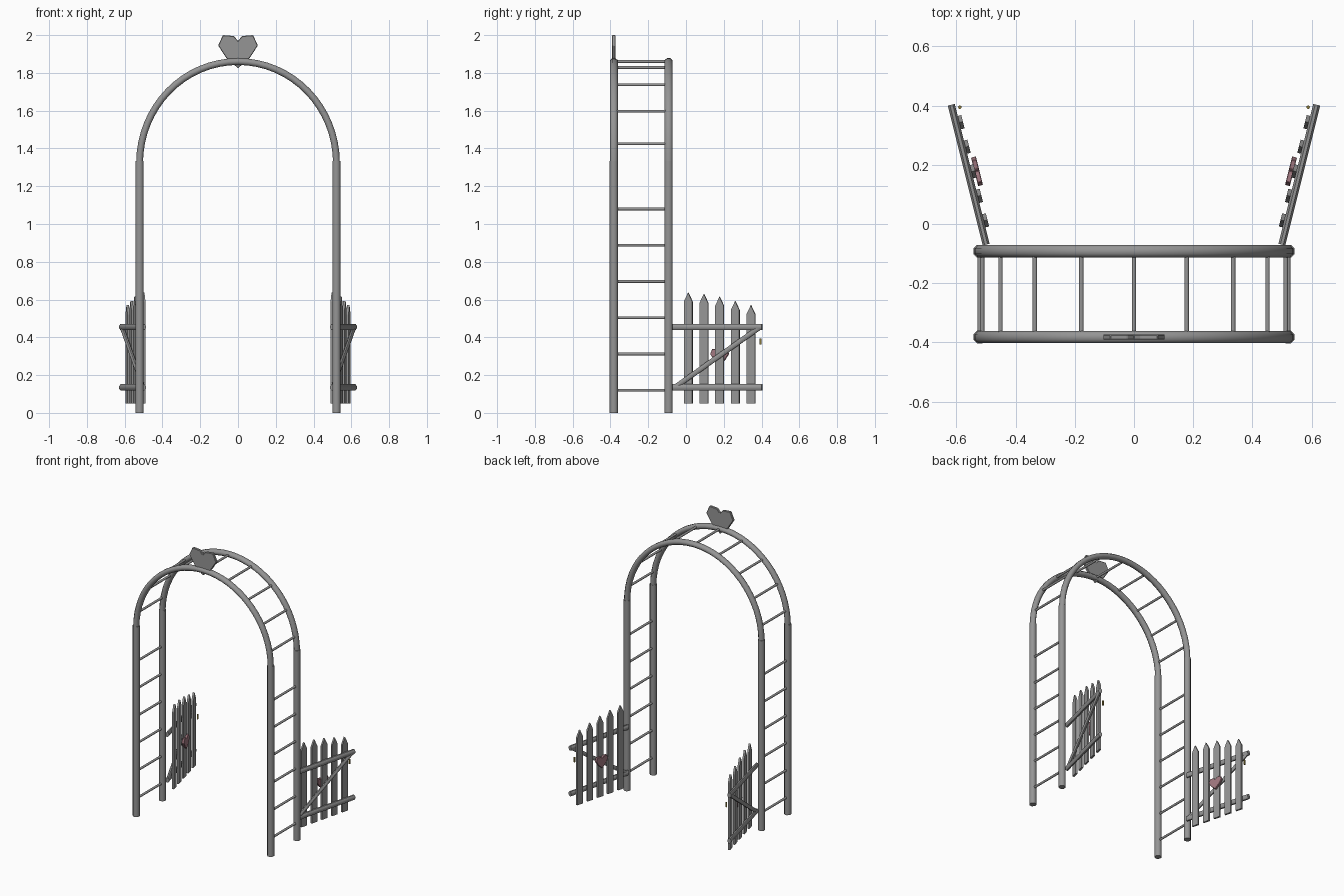
import bpy, bmesh, math
from mathutils import Vector, Matrix

cube = bpy.data.objects.get("Cube")
if cube:
    bpy.data.objects.remove(cube, do_unlink=True)


def material(name, rgb):
    m = bpy.data.materials.new(name)
    m.use_nodes = True
    m.diffuse_color = (*rgb, 1)
    m.node_tree.nodes["Principled BSDF"].inputs["Base Color"].default_value = (*rgb, 1)
    return m


GREY = material("grey_wood", (0.3, 0.3, 0.3))
PINK = material("dusty_pink", (0.36, 0.19, 0.22))
BRASS = material("old_brass", (0.25, 0.19, 0.04))


def finish(bm, name, mat, smooth=False):
    bmesh.ops.recalc_face_normals(bm, faces=bm.faces)
    mesh = bpy.data.meshes.new(name)
    bm.to_mesh(mesh)
    bm.free()
    mesh.materials.append(mat)
    ob = bpy.data.objects.new(name, mesh)
    bpy.context.collection.objects.link(ob)
    if smooth:
        bpy.ops.object.select_all(action='DESELECT')
        ob.select_set(True)
        bpy.context.view_layer.objects.active = ob
        bpy.ops.object.shade_smooth_by_angle(angle=math.radians(50))
    return ob


def sweep(name, path, side, rs, ru, mat=GREY, n=8):
    """Closed tube along a path; rs is the radius along side, ru across it."""
    bm = bmesh.new()
    side = Vector(side).normalized()
    rings = []
    for i, p in enumerate(path):
        t = path[min(i + 1, len(path) - 1)] - path[max(i - 1, 0)]
        up = t.cross(side).normalized()
        angles = [math.tau * (k + 0.5) / n for k in range(n)]
        rings.append([bm.verts.new(p + side * rs * math.cos(a) + up * ru * math.sin(a))
                      for a in angles])
    for a, b in zip(rings, rings[1:]):
        for k in range(n):
            j = (k + 1) % n
            bm.faces.new((a[k], a[j], b[j], b[k]))
    bm.faces.new(rings[0])
    bm.faces.new(rings[-1])
    return finish(bm, name, mat, True)


def plate(name, outline, thick, place, mat=GREY, bevel=0):
    """Extruded flat outline; place maps (along, depth, height) to the world."""
    bm = bmesh.new()
    f = bm.faces.new([bm.verts.new((u, -thick / 2, z)) for u, z in outline])
    ext = bmesh.ops.extrude_face_region(bm, geom=[f])
    bmesh.ops.translate(bm, vec=(0, thick, 0),
                        verts=[v for v in ext["geom"] if isinstance(v, bmesh.types.BMVert)])
    if bevel:
        bmesh.ops.bevel(bm, geom=bm.edges[:], offset=bevel, segments=1, affect='EDGES')
    for v in bm.verts:
        v.co = place(*v.co)
    return finish(bm, name, mat)


# Arbour frame: posts, two arches and rungs
X, FRONT, BACK = 0.521, -0.382, -0.092
SPRING, RISE = 1.333, 0.527
for label, y in (("front", FRONT), ("back", BACK)):
    for s, side in ((1, "left"), (-1, "right")):
        sweep(f"{label}_{side}_post", [Vector((s * X, y, z)) for z in (0, SPRING)],
              (1, 0, 0), 0.0235, 0.0235)
    arc = [Vector((X * math.cos(a), y, SPRING - 0.01 + (RISE + 0.01) * math.sin(a)))
           for a in (math.pi * i / 32 for i in range(33))]
    sweep(f"{label}_arch", arc, (0, 1, 0), 0.0225, 0.0195)


def rung(name, x, z):
    sweep(name, [Vector((x, FRONT, z)), Vector((x, BACK, z))], (1, 0, 0), 0.008, 0.008)


for i in range(6):
    for s, side in ((1, "left"), (-1, "right")):
        rung(f"{side}_rung_{i + 1}", s * X, 0.12 + 0.192 * i)
for i in range(-4, 5):
    a = math.radians(20 * i)
    rung(f"arch_rung_{i + 5}", X * math.sin(a), SPRING + RISE * math.cos(a))

# Heart ornament on the front arch, outline measured from its tip
half = [(0.063, 0.055), (0.105, 0.12), (0.08, 0.175), (0.022, 0.17)]
heart = [(0, 0)] + half + [(0, 0.145)] + [(-x, z) for x, z in reversed(half)]
plate("top_heart", heart, 0.018, lambda u, d, z: Vector((u, FRONT + d, z + 1.825)), bevel=0.003)

# Two open picket gates
SWING = math.radians(14)
sn, cs = math.sin(SWING), math.cos(SWING)
TOPS = (0.637, 0.63, 0.615, 0.592, 0.57)
LENGTH, LOW, HIGH = 0.477, 0.135, 0.455


def gate(s, side):
    def at(u, n, z):
        # u runs from the hinge outward, n points into the passage
        return Vector((s * (0.502 + u * sn - n * cs), -0.06 + u * cs + n * sn, z))

    inward = at(0, 1, 0) - at(0, 0, 0)
    for part, z in (("lower", LOW), ("upper", HIGH)):
        sweep(f"{side}_gate_{part}_rail", [at(-0.01, 0, z), at(LENGTH, 0, z)],
              inward, 0.013, 0.018)
    sweep(f"{side}_gate_brace", [at(0, 0, LOW), at(LENGTH - 0.01, 0, HIGH)],
          inward, 0.011, 0.014)
    for i, top in enumerate(TOPS):
        u, w = 0.07 + 0.0855 * i, 0.023
        shape = [(u - w, 0.05), (u + w, 0.05), (u + w, top - 0.048),
                 (u, top), (u - w, top - 0.048)]
        plate(f"{side}_gate_picket_{i + 1}", shape, 0.013,
              lambda a, d, z: at(a, d + 0.018, z))
    plate(f"{side}_gate_heart", [(x * 0.48, z * 0.48) for x, z in heart], 0.017,
          lambda a, d, z: at(a + 0.238, d + 0.03, z + 0.255), PINK, 0.002)
    sweep(f"{side}_gate_latch", [at(0.462, 0.026, 0.363), at(0.462, 0.026, 0.395)],
          inward, 0.006, 0.006, BRASS)


gate(1, "left")
gate(-1, "right")
